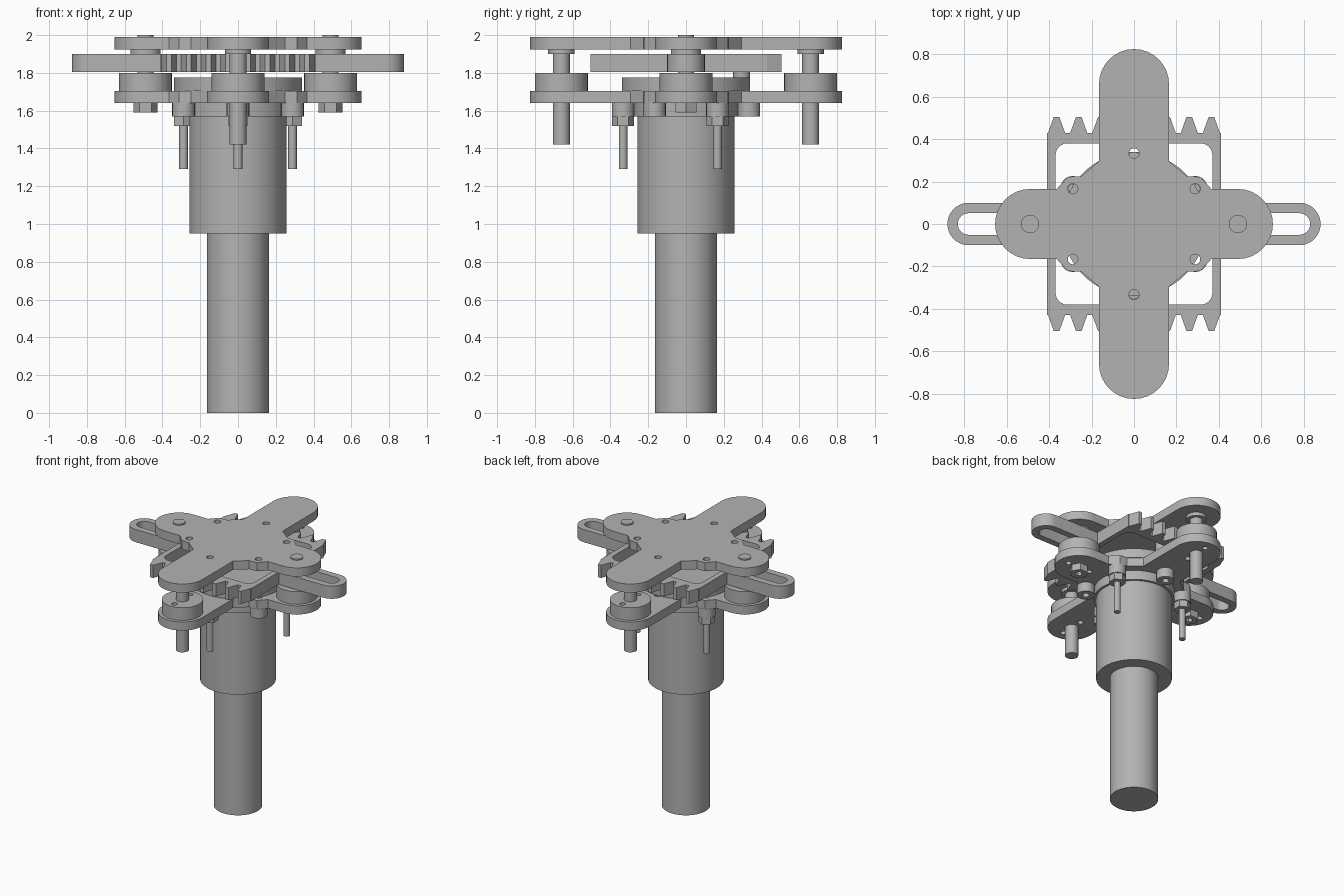
import bpy, bmesh, math
from math import pi, cos, sin

if "Cube" in bpy.data.objects:
    bpy.data.objects.remove(bpy.data.objects["Cube"])

steel = bpy.data.materials.new("grey steel")
steel.diffuse_color = (0.45, 0.45, 0.45, 1)
steel.use_nodes = True
steel.node_tree.nodes["Principled BSDF"].inputs["Base Color"].default_value = steel.diffuse_color


def finish(mesh, name):
    bm = bmesh.new()
    bm.from_mesh(mesh)
    bmesh.ops.remove_doubles(bm, verts=bm.verts, dist=1e-5)
    bmesh.ops.recalc_face_normals(bm, faces=bm.faces)
    bm.to_mesh(mesh)
    bm.free()
    mesh.shade_smooth()
    mesh.set_sharp_from_angle(angle=math.radians(32))
    mesh.materials.clear()
    mesh.materials.append(steel)
    ob = bpy.data.objects.new(name, mesh)
    bpy.context.collection.objects.link(ob)
    return ob


def arc(x, y, r, a0, a1, n):
    return [(x + r * cos(a0 + (a1 - a0) * i / n), y + r * sin(a0 + (a1 - a0) * i / n))
            for i in range(n + 1)]


def circle(x, y, r, n=16):
    return arc(x, y, r, 0, 2 * pi, n)[:-1]


def half_turn(pts):
    return pts + [(-x, -y) for x, y in pts]


def plate(name, loops, z0, z1):
    """Extruded flat outline; loops after the first are holes."""
    cu = bpy.data.curves.new(name, 'CURVE')
    cu.dimensions, cu.fill_mode, cu.extrude = '2D', 'BOTH', (z1 - z0) / 2
    for pts in loops:
        s = cu.splines.new('POLY')
        s.points.add(len(pts) - 1)
        for p, (x, y) in zip(s.points, pts):
            p.co = (x, y, 0, 1)
        s.use_cyclic_u = True
    tmp = bpy.data.objects.new(name + "_curve", cu)
    bpy.context.collection.objects.link(tmp)
    dg = bpy.context.evaluated_depsgraph_get()
    mesh = bpy.data.meshes.new_from_object(tmp.evaluated_get(dg))
    bpy.data.objects.remove(tmp)
    ob = finish(mesh, name)
    ob.location.z = (z0 + z1) / 2
    return ob


def cyl(name, x, y, r, z0, z1, n=32):
    bm = bmesh.new()
    bmesh.ops.create_cone(bm, cap_ends=True, segments=n, radius1=r, radius2=r, depth=z1 - z0)
    mesh = bpy.data.meshes.new(name)
    bm.to_mesh(mesh)
    bm.free()
    ob = finish(mesh, name)
    ob.location = (x, y, (z0 + z1) / 2)
    return ob


# Motor body and gearbox
cyl("motor_body", 0, 0, 0.165, 0, 0.95, 64)
cyl("gearbox", 0, 0, 0.258, 0.95, 1.57, 64)
cyl("gearbox_rim", 0, 0, 0.275, 1.57, 1.64, 64)

# Six mounting points; every second one carries a screw
mounts = [(0.333 * cos(a), 0.333 * sin(a)) for a in (pi / 6 + i * pi / 3 for i in range(6))]
for i, (x, y) in enumerate(mounts):
    plate("mount_lug", [circle(x, y, 0.06, 20), circle(x, y, 0.024)], 1.57, 1.64)
    if i % 2 == 0:
        cyl("mount_screw", x, y, 0.023, 1.29, 1.705, 16)
        cyl("mount_nut", x, y, 0.058, 1.52, 1.57, 6)

# Cross-shaped plates
corner = [(0.365, 0.165), (0.312, 0.222), (0.25, 0.225), (0.165, 0.295)]
half = (arc(0.49, 0, 0.165, -pi / 2, pi / 2, 16) + corner
        + arc(0, 0.66, 0.165, 0, pi, 16) + [(-x, y) for x, y in reversed(corner)])
cross = half_turn(half)
holes = [circle(x, y, 0.024) for x, y in mounts]
ends = [(0.49, 0), (-0.49, 0), (0, 0.66), (0, -0.66)]


def pin_holes(x, y):
    l = math.hypot(x, y)
    return [circle(x + s * 0.092 * x / l, y + s * 0.092 * y / l, 0.02, 12) for s in (-1, 1)]


plate("base_plate", [cross] + holes + [h for e in ends for h in pin_holes(*e)], 1.64, 1.705)
plate("top_plate", [cross] + holes, 1.925, 1.99)

# Spacers, guide bolts and long shafts at the four arm ends
for x, y in ends:
    plate("arm_spacer", [circle(x, y, 0.14, 40)] + pin_holes(x, y), 1.705, 1.80)
    if x:
        cyl("guide_bolt", x, y, 0.043, 1.62, 2.0, 24)
        plate("bolt_head", [circle(x, y, 0.063, 6), circle(x, y, 0.025, 6)], 1.59, 1.64)
        cyl("bolt_washer", x, y, 0.08, 1.90, 1.925)
    else:
        cyl("long_shaft", x, y, 0.045, 1.42, 1.925, 24)
        cyl("shaft_washer", x, y, 0.07, 1.90, 1.925)

# Crank disc with drive pin
cyl("crank_disc", 0, 0, 0.34, 1.705, 1.775, 64)
cyl("crank_pin", 0, 0.295, 0.045, 1.775, 1.89, 24)

# Sliding yoke: toothed frame with slotted guide arms
side = [(0.41, -0.43), (0.41, -0.1)] + arc(0.78, 0, 0.1, -pi / 2, pi / 2, 16)
side += [(0.41, 0.1), (0.41, 0.43)]
for i in range(8):
    c = 0.365 - i * 0.1043
    side += [(c + 0.04, 0.43), (c + 0.013, 0.505), (c - 0.013, 0.505), (c - 0.04, 0.43)]
window = []
for k, (sx, sy) in enumerate([(1, 1), (-1, 1), (-1, -1), (1, -1)]):
    window += arc(sx * 0.315, sy * 0.325, 0.055, k * pi / 2, (k + 1) * pi / 2, 6)
slot = arc(0.78, 0, 0.051, -pi / 2, pi / 2, 12) + arc(0.48, 0, 0.051, pi / 2, 3 * pi / 2, 12)
plate("toothed_yoke", [half_turn(side), window, slot, [(-x, -y) for x, y in slot]], 1.805, 1.90)
